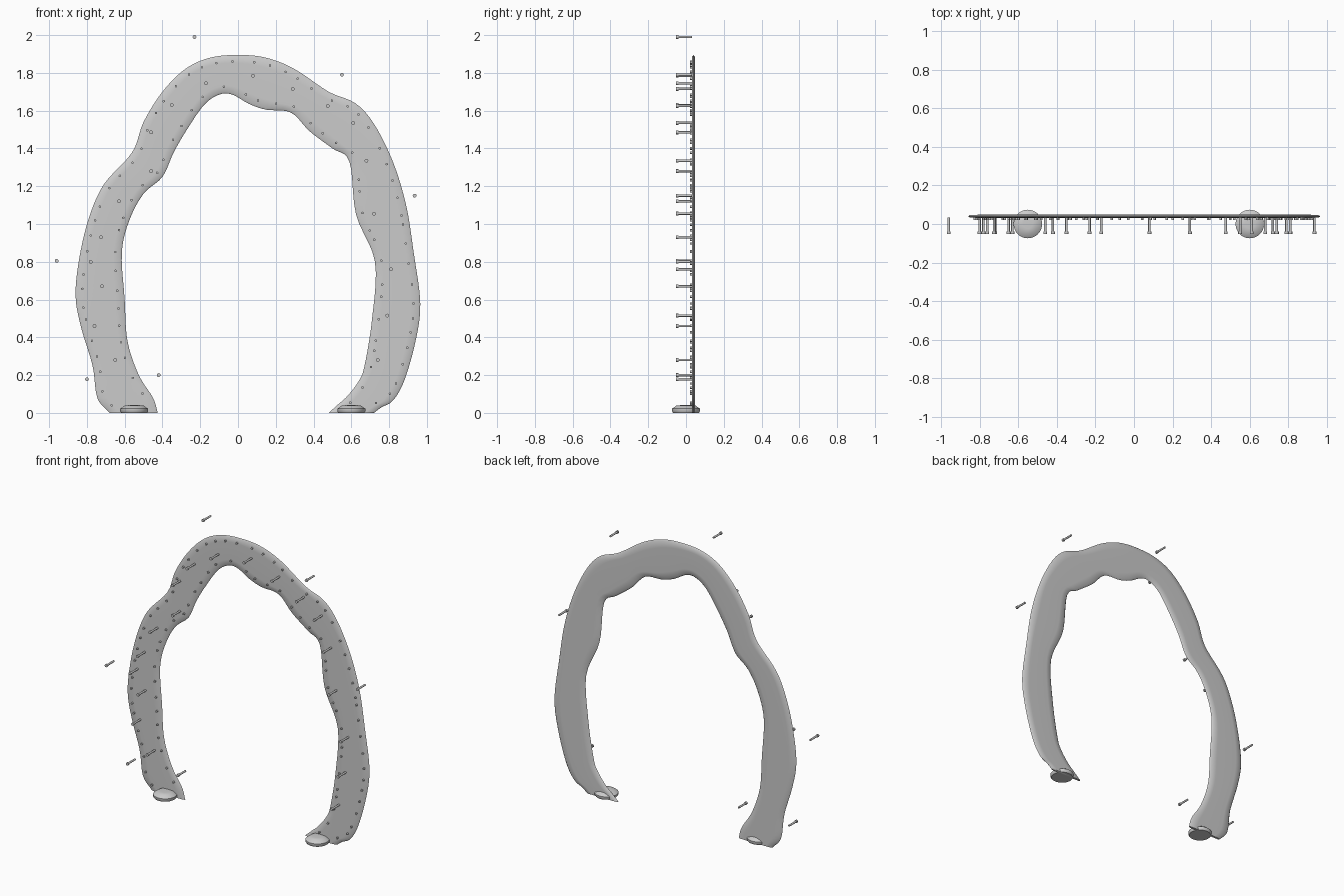
import bpy, bmesh, math
from mathutils import Vector, Matrix

if "Cube" in bpy.data.objects:
    bpy.data.objects.remove(bpy.data.objects["Cube"])

def material(name, c):
    m = bpy.data.materials.new(name)
    m.diffuse_color = (c, c, c, 1)
    m.use_nodes = True
    m.node_tree.nodes["Principled BSDF"].inputs["Base Color"].default_value = m.diffuse_color
    return m

GREY = material("plain grey", 0.6)

def finish(bm, name, angle=None):
    bmesh.ops.recalc_face_normals(bm, faces=bm.faces)
    me = bpy.data.meshes.new(name)
    bm.to_mesh(me)
    bm.free()
    me.materials.append(GREY)
    ob = bpy.data.objects.new(name, me)
    bpy.context.collection.objects.link(ob)
    bpy.ops.object.select_all(action='DESELECT')
    ob.select_set(True)
    bpy.context.view_layer.objects.active = ob
    if angle is None:
        bpy.ops.object.shade_smooth()
    else:
        bpy.ops.object.shade_smooth_by_angle(angle=math.radians(angle))
    return ob

def spline(pts, sub=5):
    """Catmull-Rom curve through the points."""
    p = [Vector(q) for q in pts]
    p = [2 * p[0] - p[1]] + p + [2 * p[-1] - p[-2]]
    out = []
    for i in range(1, len(p) - 2):
        a, b, c, d = p[i - 1:i + 3]
        for k in range(sub):
            t = k / sub
            out.append(0.5 * (2 * b + (c - a) * t + (2 * a - 5 * b + 4 * c - d) * t * t
                              + (3 * b - a - 3 * c + d) * t ** 3))
    return out + [p[-2]]

# outer and inner edges of the arch, paired rib by rib (x, z)
OUTER = [(-.68, 0), (-.745, .08), (-.77, .25), (-.83, .45), (-.86, .62), (-.84, .82),
         (-.79, 1.03), (-.71, 1.21), (-.56, 1.38), (-.50, 1.54), (-.40, 1.70), (-.28, 1.82),
         (-.15, 1.88), (0, 1.895), (.15, 1.88), (.30, 1.82), (.48, 1.70), (.62, 1.64),
         (.72, 1.53), (.82, 1.33), (.89, 1.10), (.93, .85), (.965, .58), (.94, .38),
         (.88, .17), (.82, .065), (.76, .03), (.72, 0)]
INNER = [(-.425, 0), (-.45, .08), (-.525, .20), (-.585, .38), (-.60, .60), (-.615, .85),
         (-.575, 1.02), (-.50, 1.16), (-.40, 1.25), (-.34, 1.38), (-.27, 1.50), (-.18, 1.63),
         (-.10, 1.685), (-.03, 1.685), (.06, 1.635), (.15, 1.605), (.28, 1.59), (.38, 1.49),
         (.50, 1.40), (.59, 1.33), (.625, 1.05), (.725, .80), (.71, .50), (.67, .25),
         (.64, .17), (.58, .09), (.53, .045), (.48, 0)]
outer, inner = spline(OUTER), spline(INNER)

# arch: thin plate with a softened rim
SECTION = [(0, .039), (.04, .033), (.2, .032), (.5, .032), (.8, .032), (.96, .033),
           (1, .039), (.96, .047), (.8, .048), (.5, .048), (.2, .048), (.04, .047)]
bm = bmesh.new()
rings = []
for o, i in zip(outer, inner):
    ring = []
    for t, y in SECTION:
        q = o.lerp(i, t)
        ring.append(bm.verts.new((q.x, y, max(q.y, 0))))
    rings.append(ring)
n = len(SECTION)
for a, b in zip(rings, rings[1:]):
    for k in range(n):
        bm.faces.new((a[k], a[(k + 1) % n], b[(k + 1) % n], b[k]))
bm.faces.new(rings[0])
bm.faces.new(rings[-1])
finish(bm, "arch_panel", 60)

def rod(bm, x, z, y0, y1, r):
    m = Matrix.Translation((x, (y0 + y1) / 2, z)) @ Matrix.Rotation(math.pi / 2, 4, 'X')
    bmesh.ops.create_cone(bm, cap_ends=True, segments=12, radius1=r, radius2=r,
                          depth=abs(y1 - y0), matrix=m)

# small studs evenly spaced just inside both edges
def studs(edge, other, name, step=.095, inset=.035):
    bm = bmesh.new()
    run = step * .85
    for k in range(1, len(edge) - 1):
        run += (edge[k] - edge[k - 1]).length
        if run >= step:
            run -= step
            d = (edge[k + 1] - edge[k - 1]).normalized()
            nrm = Vector((d.y, -d.x))
            if nrm.dot(other[k] - edge[k]) < 0:
                nrm = -nrm
            q = edge[k] + nrm * inset
            if q.y > .01:
                rod(bm, q.x, q.y, .022, .034, .0065)
    finish(bm, name, 40)

studs(outer, inner, "outer_edge_studs")
studs(inner, outer, "inner_edge_studs")

# long pins with heads: on the arch and free around it
ON_ARCH = [(-.65, .28), (-.76, .46), (-.72, .67), (-.78, .80), (-.725, .93), (-.63, 1.12),
           (-.46, 1.28), (-.46, 1.485), (-.35, 1.63), (-.17, 1.745), (.08, 1.785),
           (.29, 1.715), (.475, 1.625), (.61, 1.535), (.68, 1.335), (.72, 1.055),
           (.81, .76), (.79, .515), (.74, .28)]
AROUND = [(-.96, .805), (-.80, .178), (-.42, .20), (-.23, 1.99), (.55, 1.79), (.935, 1.15)]
for name, spots in (("arch_pins", ON_ARCH), ("surrounding_pins", AROUND)):
    bm = bmesh.new()
    for x, z in spots:
        rod(bm, x, z, -.042, .033, .0065)
        rod(bm, x, z, -.052, -.040, .010)
    finish(bm, name, 40)

# rounded feet: lathed discs
FOOT = [(.068, 0), (.074, .008), (.074, .022), (.05, .039), (.025, .041)]
for x, name in ((-.55, "left_foot"), (.60, "right_foot")):
    bm = bmesh.new()
    loops = [[bm.verts.new((x + r * math.cos(a * math.tau / 32), r * math.sin(a * math.tau / 32), z))
              for a in range(32)] for r, z in FOOT]
    for a, b in zip(loops, loops[1:]):
        for k in range(32):
            bm.faces.new((a[k], a[(k + 1) % 32], b[(k + 1) % 32], b[k]))
    bm.faces.new(loops[0])
    bm.faces.new(loops[-1])
    finish(bm, name, 50)
